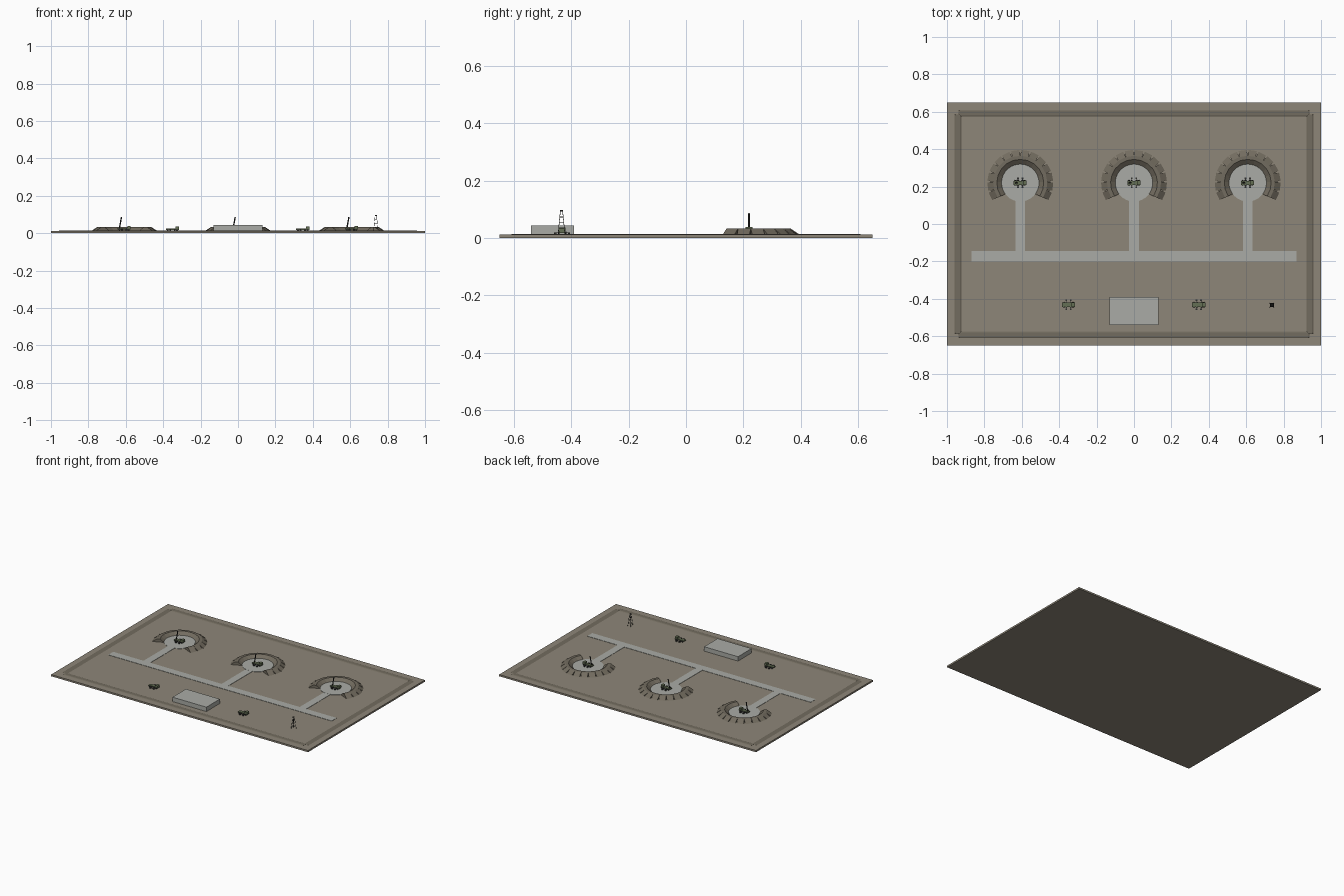
import bpy, bmesh, math
from mathutils import Vector

if "Cube" in bpy.data.objects:
    bpy.data.objects.remove(bpy.data.objects["Cube"])


def mat(name, r, g, b):
    m = bpy.data.materials.new(name)
    m.diffuse_color = (r, g, b, 1)
    m.use_nodes = True
    m.node_tree.nodes["Principled BSDF"].inputs["Base Color"].default_value = m.diffuse_color
    return m


EARTH = mat("earth", .27, .24, .19)
BANK = mat("bank", .17, .15, .115)
CONCRETE = mat("concrete", .40, .41, .38)
GREEN = mat("olive", .13, .16, .09)
DARK = mat("dark", .03, .03, .028)
G = 0.012  # ground level


def finish(name, bm, m):
    bmesh.ops.recalc_face_normals(bm, faces=bm.faces)
    me = bpy.data.meshes.new(name)
    bm.to_mesh(me)
    bm.free()
    me.materials.append(m)
    ob = bpy.data.objects.new(name, me)
    bpy.context.collection.objects.link(ob)
    return ob


def add_box(bm, x0, x1, y0, y1, z0, z1, inset=0):
    # box, optionally tapering towards the top
    b = [(x0, y0), (x1, y0), (x1, y1), (x0, y1)]
    i = inset
    t = [(x0 + i, y0 + i), (x1 - i, y0 + i), (x1 - i, y1 - i), (x0 + i, y1 - i)]
    v = [bm.verts.new((*p, z0)) for p in b] + [bm.verts.new((*p, z1)) for p in t]
    for f in [(3, 2, 1, 0), (4, 5, 6, 7)] + [(k, (k + 1) % 4, (k + 1) % 4 + 4, k + 4) for k in range(4)]:
        bm.faces.new([v[j] for j in f])


def box(name, m, *dims, inset=0):
    bm = bmesh.new()
    add_box(bm, *dims, inset=inset)
    return finish(name, bm, m)


def add_rod(bm, a, b, r, n=8):
    a, b = Vector(a), Vector(b)
    q = (b - a).to_track_quat('Z', 'Y').to_matrix().to_4x4()
    q.translation = (a + b) / 2
    bmesh.ops.create_cone(bm, cap_ends=True, segments=n, radius1=r, radius2=r,
                          depth=(b - a).length, matrix=q)


def rods(name, m, pairs, r, n=8):
    bm = bmesh.new()
    for a, b in pairs:
        add_rod(bm, a, b, r, n)
    return finish(name, bm, m)


def berm(name, cx, cy):
    # horseshoe of separate straight trapezoid blocks, open to the front
    n, a0, a1 = 14, math.radians(-33), math.radians(213)
    step = (a1 - a0) / n
    prof = [(.097, G), (.124, G + .021), (.143, G + .021), (.175, G)]
    bm = bmesh.new()
    for i in range(n):
        a = a0 + (i + .5) * step
        u = Vector((math.cos(a), math.sin(a)))
        t = Vector((-u.y, u.x))
        hw = .132 * math.tan(step / 2) * 1.08
        ends = []
        for s in (-1, 1):
            ends.append([bm.verts.new((cx + u.x * r + t.x * s * hw,
                                       cy + u.y * r + t.y * s * hw, z)) for r, z in prof])
        bm.faces.new(ends[0])
        bm.faces.new(ends[1][::-1])
        for k in range(4):
            j = (k + 1) % 4
            bm.faces.new((ends[0][k], ends[0][j], ends[1][j], ends[1][k]))
    finish(name, bm, BANK)


def vehicle(name, x, y, z, mast):
    # chassis, cab, wheels and stabiliser feet
    bm = bmesh.new()
    add_box(bm, x - .036, x + .034, y - .011, y + .011, z + .006, z + .012)
    add_box(bm, x + .016, x + .034, y - .012, y + .012, z + .012, z + .024)
    finish(name + "_body", bm, GREEN)
    rods(name + "_wheels", DARK, [((x + dx, y + s * .009, z + .005), (x + dx, y + s * .015, z + .005))
                                  for dx in (-.026, -.012, .012, .024) for s in (-1, 1)], .005, 10)
    bm = bmesh.new()
    for dx in (-.012, .012):
        add_box(bm, x + dx - .002, x + dx + .002, y - .024, y + .024, z + .006, z + .008)
        for s in (-1, 1):
            add_box(bm, x + dx - .005, x + dx + .005, y + s * .024 - .004, y + s * .024 + .004, z, z + .008)
    finish(name + "_stabilisers", bm, DARK)
    if mast:
        rods(name + "_tube", DARK, [((x - .026, y, z + .012), (x - .015, y, .086))], .0035)


# ground slab and perimeter bank
box("ground", EARTH, -1, 1, -.65, .65, 0, G)
for s, n in ((-1, "a"), (1, "b")):
    box("perimeter_long_" + n, BANK, -.938, .938, s * .592 - .018, s * .592 + .018, G, G + .003, inset=.006)
    box("perimeter_short_" + n, BANK, s * .941 - .018, s * .941 + .018, -.588, .588, G, G + .003, inset=.006)

# service road
box("main_road", CONCRETE, -.87, .87, -.2, -.145, G, G + .002)

# three emplacements
for i, x in enumerate((-.608, 0, .608)):
    box(f"spur_road_{i}", CONCRETE, x - .026, x + .026, -.15, .14, G, G + .002)
    rods(f"pad_{i}", CONCRETE, [((x, .22, G), (x, .22, G + .0025))], .1, 40)
    berm(f"berm_{i}", x, .22)
    vehicle(f"launcher_{i}", x, .22, G + .0025, True)

# bunker
box("bunker", CONCRETE, -.132, .132, -.54, -.39, G, .043)

# support vehicles
for i, x in enumerate((-.35, .347)):
    vehicle(f"support_vehicle_{i}", x, -.432, G, False)

# lattice tower
tx, ty, top = .737, -.434, .094
C = [(-1, -1), (1, -1), (1, 1), (-1, 1)]


def corner(k, f):
    w = .012 - .008 * f
    return (tx + C[k % 4][0] * w, ty + C[k % 4][1] * w, G + (top - G) * f)


pairs = [(corner(k, 0), corner(k, 1)) for k in range(4)]
for lv in (.25, .5, .75):
    pairs += [(corner(k, lv), corner(k + 1, lv)) for k in range(4)]
rods("tower_lattice", DARK, pairs, .001, 6)
box("tower_head", DARK, tx - .005, tx + .005, ty - .005, ty + .005, top - .002, top + .003)
